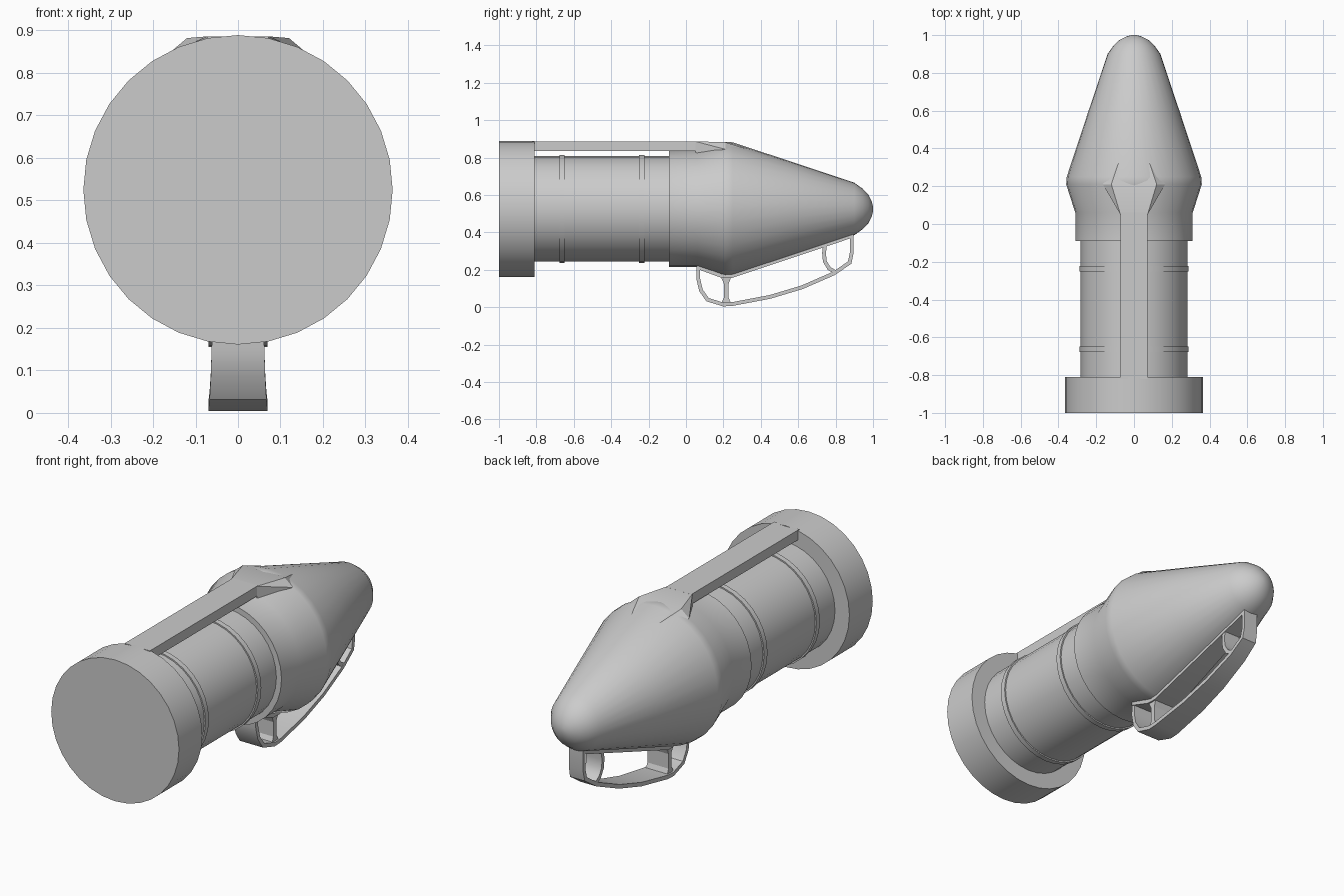
import bpy, bmesh, math
from mathutils import Vector

if "Cube" in bpy.data.objects:
    bpy.data.objects.remove(bpy.data.objects["Cube"])

AXIS_Z = 0.525


def finish(name, bm, angle=35):
    bmesh.ops.recalc_face_normals(bm, faces=bm.faces)
    me = bpy.data.meshes.new(name)
    bm.to_mesh(me)
    bm.free()
    ob = bpy.data.objects.new(name, me)
    bpy.context.collection.objects.link(ob)
    bpy.ops.object.select_all(action='DESELECT')
    ob.select_set(True)
    bpy.context.view_layer.objects.active = ob
    bpy.ops.object.shade_smooth_by_angle(angle=math.radians(angle))
    return ob


def lathe(name, profile, angle=35, n=32):
    """Revolve (y, radius) points around the body axis and cap both ends."""
    bm = bmesh.new()
    rings = []
    for y, r in profile:
        rings.append([bm.verts.new((r * math.cos(2 * math.pi * i / n), y,
                                    AXIS_Z + r * math.sin(2 * math.pi * i / n)))
                      for i in range(n)])
    for a, b in zip(rings, rings[1:]):
        for i in range(n):
            j = (i + 1) % n
            bm.faces.new((a[i], a[j], b[j], b[i]))
    bm.faces.new(rings[0])
    bm.faces.new(rings[-1])
    return finish(name, bm, angle)


def ribbon(name, path, thick=0.02):
    """Thick strip following (y, z, half width) points."""
    bm = bmesh.new()
    pts = [Vector((p[0], p[1])) for p in path]
    rings = []
    for i, p in enumerate(pts):
        d0 = (p - pts[i - 1]).normalized() if i else (pts[1] - p).normalized()
        d1 = (pts[i + 1] - p).normalized() if i < len(pts) - 1 else d0
        t = (d0 + d1).normalized()
        off = Vector((-t.y, t.x)) * (thick / 2 / max(0.5, t.dot(d0)))
        w = path[i][2]
        a, b = p + off, p - off
        rings.append([bm.verts.new(c) for c in
                      ((-w, a.x, a.y), (w, a.x, a.y), (w, b.x, b.y), (-w, b.x, b.y))])
    for a, b in zip(rings, rings[1:]):
        for i in range(4):
            j = (i + 1) % 4
            bm.faces.new((a[i], a[j], b[j], b[i]))
    bm.faces.new(rings[0])
    bm.faces.new(rings[-1])
    return finish(name, bm)


def hull(name, half):
    """Convex block from points on one side, mirrored across x."""
    bm = bmesh.new()
    for x, y, z in half:
        for s in (-1, 1):
            bm.verts.new((s * x, y, z))
    bmesh.ops.convex_hull(bm, input=bm.verts)
    return finish(name, bm, 25)


# Round body parts
lathe("end_cap", [(-1, 0.364), (-0.81, 0.364)])
lathe("grip", [(-0.82, 0.282), (-0.08, 0.282)])
for i, y in enumerate((-0.663, -0.237)):
    lathe(f"grip_ring_{i + 1}", [(y - 0.014, 0.289), (y + 0.014, 0.289)])
lathe("nose_cone", [(-0.09, 0.311), (0.06, 0.311), (0.21, 0.359), (0.25, 0.356),
                    (0.58, 0.247), (0.9, 0.14), (0.945, 0.108), (0.975, 0.076),
                    (0.993, 0.04), (1.0, 0.012)], 40)

# Top rail and the flared fairing where it meets the nose
hull("top_rail", [(0.072, y, z) for y in (-0.82, 0.06) for z in (0.835, 0.886)])
hull("rail_fairing", [(0.072, 0.05, 0.886), (0.072, 0.05, 0.82), (0.12, 0.21, 0.882),
                      (0.165, 0.21, 0.844), (0.12, 0.21, 0.8), (0.05, 0.42, 0.815),
                      (0.05, 0.42, 0.78)])

# Hand guard under the nose: outer bow, mounting strip and two struts
ribbon("guard_bow", [(0.066, 0.23, 0.06), (0.066, 0.15, 0.062), (0.08, 0.09, 0.064),
                     (0.115, 0.04, 0.067), (0.2, 0.014, 0.07), (0.25, 0.017, 0.07),
                     (0.45, 0.055, 0.063), (0.62, 0.106, 0.055), (0.79, 0.18, 0.046),
                     (0.875, 0.238, 0.042), (0.886, 0.29, 0.04), (0.886, 0.40, 0.04)])
ribbon("guard_mount", [(0.06, 0.215, 0.065), (0.19, 0.167, 0.07), (0.24, 0.165, 0.07),
                       (0.55, 0.268, 0.055), (0.89, 0.382, 0.04)])
hull("rear_strut_core", [(0.06, y, z) for y in (0.203, 0.228) for z in (0.018, 0.165)])
for n, z0, z1 in (("upper", 0.165, 0.125), ("lower", 0.016, 0.05)):
    hull(f"rear_strut_{n}_flare", [(0.062, 0.185, z0), (0.062, 0.243, z0),
                                   (0.06, 0.203, z1), (0.06, 0.228, z1)])
ribbon("front_strut", [(0.745, 0.345, 0.045), (0.738, 0.29, 0.045), (0.742, 0.245, 0.045),
                       (0.765, 0.207, 0.045), (0.8, 0.186, 0.045)])
